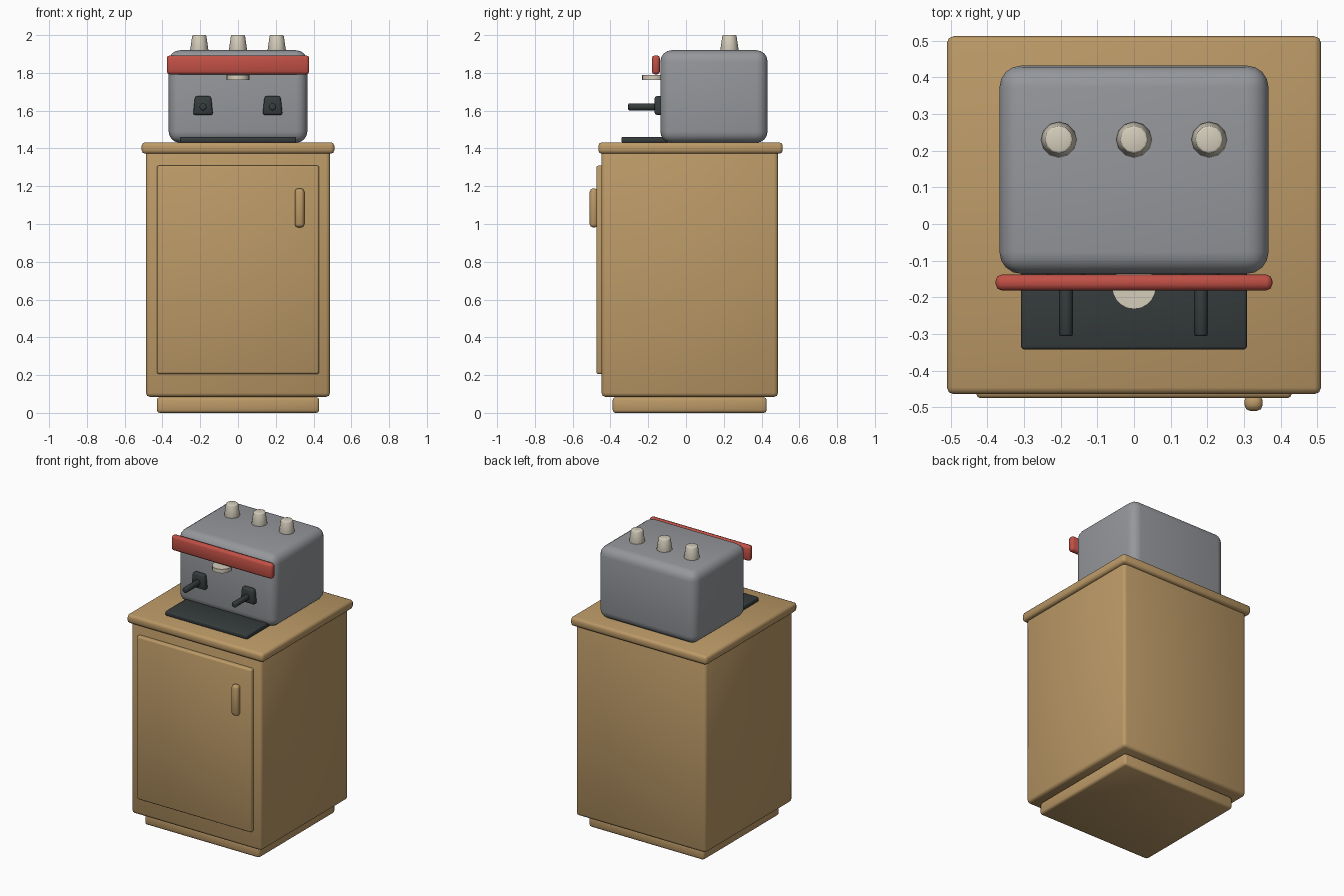
import bpy, bmesh, math

if "Cube" in bpy.data.objects:
    bpy.data.objects.remove(bpy.data.objects["Cube"])


def material(name, rgb):
    m = bpy.data.materials.new(name)
    m.diffuse_color = (*rgb, 1)
    m.use_nodes = True
    m.node_tree.nodes["Principled BSDF"].inputs["Base Color"].default_value = m.diffuse_color
    return m


WOOD = material("tan wood", (0.50, 0.32, 0.135))
STEEL = material("grey metal", (0.30, 0.31, 0.33))
RED = material("red trim", (0.53, 0.08, 0.06))
DARK = material("dark plastic", (0.036, 0.044, 0.045))
CREAM = material("cream knob", (0.66, 0.61, 0.50))


def finish(name, bm, mat, bevel=0, segments=2, angle=50):
    bmesh.ops.recalc_face_normals(bm, faces=bm.faces)
    me = bpy.data.meshes.new(name)
    bm.to_mesh(me)
    bm.free()
    me.materials.append(mat)
    ob = bpy.data.objects.new(name, me)
    bpy.context.collection.objects.link(ob)
    bpy.ops.object.select_all(action='DESELECT')
    ob.select_set(True)
    bpy.context.view_layer.objects.active = ob
    if bevel:
        mod = ob.modifiers.new("bevel", 'BEVEL')
        mod.width, mod.segments = bevel, segments
        mod.limit_method = 'ANGLE'
        bpy.ops.object.modifier_apply(modifier=mod.name)
    bpy.ops.object.shade_smooth_by_angle(angle=math.radians(angle))
    return ob


def box(name, x, y, z, mat, bevel=0, segments=2, top_scale=1):
    """Box from (min, max) ranges; top_scale tapers its upper end in x."""
    bm = bmesh.new()
    bmesh.ops.create_cube(bm, size=1)
    cx = (x[0] + x[1]) / 2
    for v in bm.verts:
        k = top_scale if v.co.z > 0 else 1
        v.co = (cx + v.co.x * (x[1] - x[0]) * k,
                y[0] + (v.co.y + .5) * (y[1] - y[0]),
                z[0] + (v.co.z + .5) * (z[1] - z[0]))
    return finish(name, bm, mat, bevel, segments)


def cone(name, loc, r1, r2, depth, sides, mat, bevel=0, along_y=False):
    bm = bmesh.new()
    bmesh.ops.create_cone(bm, cap_ends=True, segments=sides,
                          radius1=r1, radius2=r2, depth=depth)
    ob = finish(name, bm, mat, bevel)
    ob.location = loc
    if along_y:
        ob.rotation_euler.x = math.pi / 2
    return ob


# Cabinet
box("plinth", (-.43, .43), (-.388, .427), (0, .083), WOOD, .015)
box("cabinet_body", (-.487, .487), (-.447, .487), (.085, 1.40), WOOD, .02)
box("countertop", (-.51, .51), (-.464, .512), (1.372, 1.432), WOOD, .018)
box("cabinet_door", (-.43, .43), (-.475, -.43), (.205, 1.31), WOOD, .012)
box("door_handle", (.301, .351), (-.51, -.465), (.982, 1.188), WOOD, .017)

# Coffee machine housing, front trim and drip tray
box("machine_body", (-.367, .367), (-.136, .432), (1.43, 1.92), STEEL, .06, 4)
box("front_trim_bar", (-.377, .377), (-.181, -.138), (1.792, 1.893), RED, .016)
box("drip_tray", (-.308, .308), (-.342, -.09), (1.43, 1.461), DARK, .008)

# Water outlet disc under the trim
cone("outlet_disc", (0, -.172, 1.775), .06, .06, .027, 20, CREAM)

# Top knobs
for i, x in enumerate((-.205, 0, .205)):
    cone(f"top_knob_{i + 1}", (x, .23, 1.955), .05, .037, .09, 12, CREAM, .005)

# Brew heads with forward handles
for side, x in (("left", -.185), ("right", .183)):
    box(f"{side}_brew_mount", (x - .053, x + .053), (-.166, -.12),
        (1.577, 1.677), DARK, .012, 2, .8)
    cone(f"{side}_brew_handle", (x, -.226, 1.62), .019, .019, .16, 12,
         DARK, .006, True)
